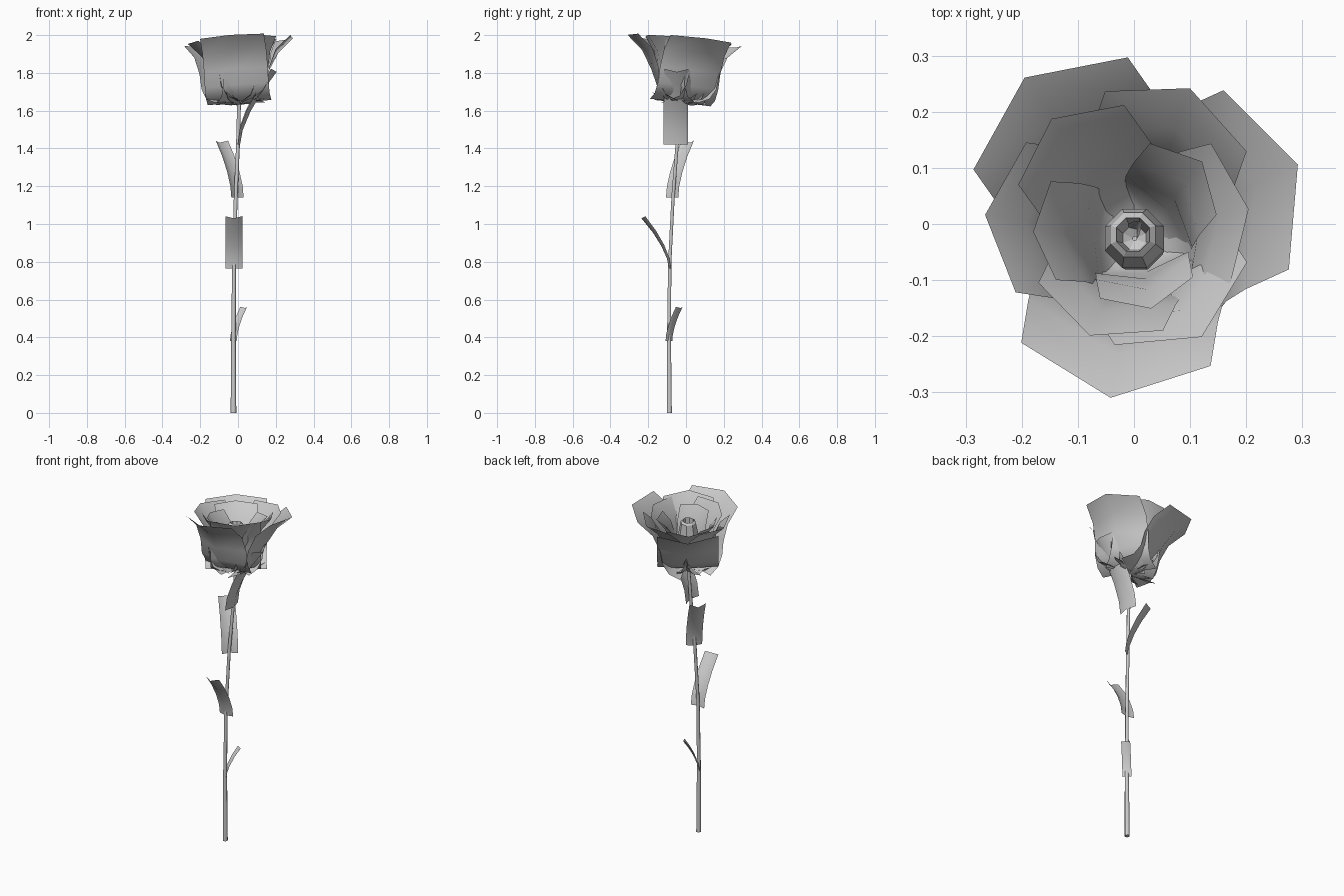
import bpy
from math import radians, cos, sin, pi

if "Cube" in bpy.data.objects:
    bpy.data.objects.remove(bpy.data.objects["Cube"])


def make_mesh(name, verts, faces, smooth=True):
    mesh = bpy.data.meshes.new(name)
    mesh.from_pydata(verts, [], faces)
    mesh.polygons.foreach_set("use_smooth", [smooth] * len(faces))
    mesh.update()
    ob = bpy.data.objects.new(name, mesh)
    bpy.context.collection.objects.link(ob)
    return ob


def strip(name, place, angle, profile):
    """Folded strip: profile rows are (out, height, half width, cup, edge lift)."""
    a = radians(angle)
    verts, faces = [], []
    for out, h, half, cup, lift in profile:
        for side in (-1, 0, 1):
            r = out - cup * abs(side)
            t = half * side
            verts.append(place(r * cos(a) - t * sin(a), r * sin(a) + t * cos(a),
                               h + lift * abs(side)))
    for i in range(len(profile) - 1):
        for j in range(2):
            k = i * 3 + j
            faces.append((k, k + 1, k + 4, k + 3))
    return make_mesh(name, verts, faces)


# Stem: slightly curved, thinner towards the flower
curve = bpy.data.curves.new("stem", "CURVE")
curve.dimensions = "3D"
curve.bevel_depth = 0.01
curve.bevel_resolution = 1
curve.use_fill_caps = True
path = [(-.024, -.088, 0, 1.5), (-.024, -.09, .4, 1.2), (-.021, -.086, .8, 1),
        (-.012, -.068, 1.15, 1), (.0, -.047, 1.42, 1), (.006, -.028, 1.66, 1)]
sp = curve.splines.new("POLY")
sp.points.add(len(path) - 1)
for p, (x, y, z, r) in zip(sp.points, path):
    p.co = (x, y, z, 1)
    p.radius = r
stem = bpy.data.objects.new("stem", curve)
bpy.context.collection.objects.link(stem)

# Leaves: base position, direction, length, tip reach, half width
leaves = [((-.022, -.088, .38), 45, .175, .085, .025),
          ((-.022, -.086, .765), 270, .265, .15, .045),
          ((-.008, -.068, 1.14), 135, .29, .13, .046),
          ((.005, -.055, 1.42), 2, .385, .2, .065)]
for i, (b, ang, size, reach, half) in enumerate(leaves):
    prof = [(reach * f, size * u, half, .25 * half + .2 * half * u, .25 * half * u)
            for u, f in ((0, .03), (.2, .1), (.45, .3), (.72, .6), (1, 1))]
    strip(f"leaf_{i + 1}", lambda x, y, z, b=b: (b[0] + x, b[1] + y, b[2] + z), ang, prof)


# Flower head leans with the stem tip
def head(x, y, z):
    u = z / .33
    return (x + .008 - .012 * u, y - .03 + .028 * u, 1.643 + z + .07 * x - .1 * y)


# Petals: direction, tip radius, half width, cup, height
petals = [(126, .325, .17, .079, .33), (20, .315, .17, .079, .33), (263, .31, .17, .078, .33),
          (67, .265, .137, .064, .33), (176, .262, .134, .064, .33), (302, .235, .139, .07, .33),
          (127, .238, .118, .058, .322), (8, .21, .125, .05, .322), (249, .21, .119, .055, .322),
          (43, .17, .087, .046, .30), (183, .177, .088, .036, .30), (283, .15, .085, .038, .30)]
shape = [(0, .03), (.08, .26), (.25, .43), (.5, .55), (.78, .73), (1, 1)]
for i, (ang, rad, half, cup, h) in enumerate(petals):
    prof = [(rad * f, h * u, half, cup * (.15 + .85 * min(1, 1.5 * u)), 0) for u, f in shape]
    strip(f"petal_{i + 1}", head, ang, prof)

# Bud: closed octagonal roll in the centre, curling back inside
rings = [(.02, 0), (.05, .08), (.057, .19), (.043, .265), (.032, .275), (.022, .2), (.004, .19)]
n = 8
verts = [head(r * cos(2 * pi * (k + .5) / n), r * sin(2 * pi * (k + .5) / n) - .012, z)
         for r, z in rings for k in range(n)]
faces = [(i * n + k, i * n + (k + 1) % n, (i + 1) * n + (k + 1) % n, (i + 1) * n + k)
         for i in range(len(rings) - 1) for k in range(n)]
make_mesh("bud", verts, faces, smooth=False)

# Innermost curled petal
strip("bud_core", head, 40, [(.005, .19, .012, .01, 0), (.012, .23, .014, .012, 0),
                             (.02, .25, .01, .012, 0)])

# Sepals: small pointed blades under the petals
for i in range(5):
    strip(f"sepal_{i + 1}", head, 30 + 72 * i,
          [(.01, -.01, .012, 0, 0), (.07, -.008, .026, .005, .012),
           (.12, .008, .016, .004, .008), (.165, .045, .001, 0, 0)])
